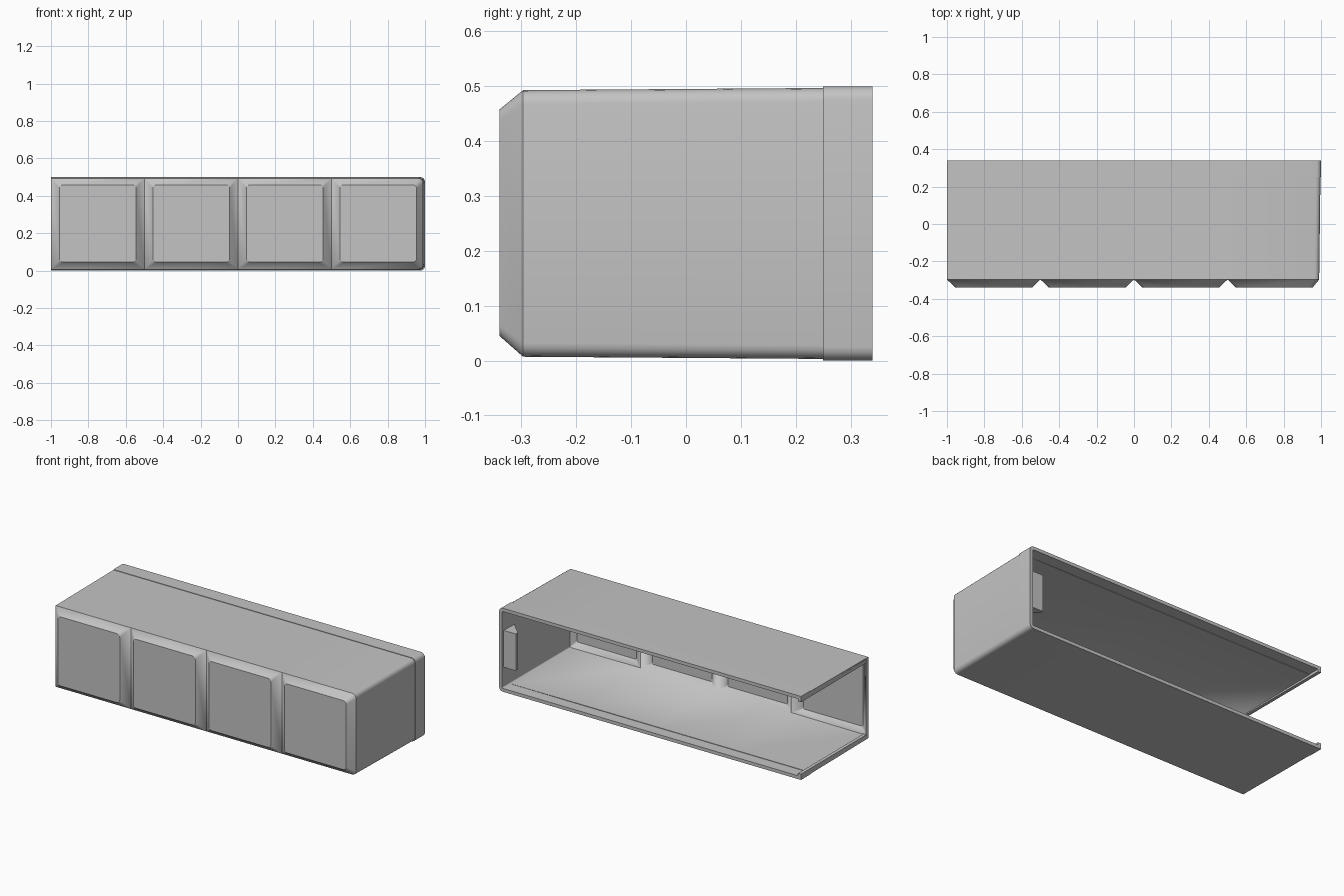
import bpy
import bmesh
from math import cos, sin, pi, radians

WALL = 0.02
CUTS = [-1, -0.5, 0, 0.5]      # left edge of each front panel
GROOVE_Y, FRONT_Y, BACK_Y = -0.297, -0.34, 0.34
PAD_INSET = 0.045
SEGMENTS = 4

cube = bpy.data.objects.get("Cube")
if cube:
    bpy.data.objects.remove(cube, do_unlink=True)

grey = bpy.data.materials.new("plain grey")
grey.use_nodes = True
colour = (0.55, 0.55, 0.55, 1)
grey.diffuse_color = colour
grey.node_tree.nodes["Principled BSDF"].inputs["Base Color"].default_value = colour


def make_object(name, bm):
    mesh = bpy.data.meshes.new(name)
    bm.to_mesh(mesh)
    bm.free()
    obj = bpy.data.objects.new(name, mesh)
    bpy.context.collection.objects.link(obj)
    mesh.materials.append(grey)
    return obj


def arc(cx, cz, r, start):
    steps = [start + pi / 2 * i / SEGMENTS for i in range(SEGMENTS + 1)]
    return [(cx + r * cos(a), cz + r * sin(a)) for a in steps]


def rounded_rect(x0, x1, z0, z1, left_r, right_r):
    return (arc(x1 - right_r, z0 + right_r, right_r, -pi / 2)
            + arc(x1 - right_r, z1 - right_r, right_r, 0)
            + arc(x0 + left_r, z1 - left_r, left_r, pi / 2)
            + arc(x0 + left_r, z0 + left_r, left_r, pi))


def add_ring(bm, points, y):
    return [bm.verts.new((x, y, z)) for x, z in points]


def bridge(bm, a, b, closed):
    n = len(a)
    for i in range(n if closed else n - 1):
        j = (i + 1) % n
        bm.faces.new((a[i], a[j], b[j], b[i]))


def prism(name, points, z0, z1):
    bm = bmesh.new()
    face = bm.faces.new([bm.verts.new((x, y, z0)) for x, y in points])
    top = bmesh.ops.extrude_face_region(bm, geom=[face])["geom"]
    for v in top:
        if isinstance(v, bmesh.types.BMVert):
            v.co.z = z1
    bmesh.ops.recalc_face_normals(bm, faces=bm.faces)
    return make_object(name, bm)


# Casing: walls open at the back and at one end, with a slightly wider rear band
RADIUS = 0.025
shell = bmesh.new()
rings = []
for y, x1, z0, z1 in [(GROOVE_Y, 0.99, 0.007, 0.493), (0.25, 0.997, 0.003, 0.497),
                      (0.25, 1, 0, 0.5), (BACK_Y, 1, 0, 0.5)]:
    corners = rounded_rect(-1, x1, z0, z1, 0, RADIUS)[:2 * SEGMENTS + 2]
    profile = [(x, z0) for x in CUTS] + corners + [(x, z1) for x in reversed(CUTS)]
    rings.append(add_ring(shell, profile, y))
for a, b in zip(rings, rings[1:]):
    bridge(shell, a, b, False)

# Four raised front panels with sloping sides that meet in grooves
for x in CUTS:
    last = x == CUTS[-1]
    base = rounded_rect(x, 0.99 if last else x + 0.5, 0.007, 0.493, 0, RADIUS if last else 0)
    pad = rounded_rect(x + PAD_INSET, x + 0.5 - PAD_INSET, 0.045, 0.458, 0.02, 0.02)
    outer = add_ring(shell, base, GROOVE_Y)
    inner = add_ring(shell, pad, FRONT_Y)
    bridge(shell, outer, inner, True)
    shell.faces.new(inner)

bmesh.ops.remove_doubles(shell, verts=shell.verts, dist=1e-5)
bmesh.ops.recalc_face_normals(shell, faces=shell.faces)
front = min(shell.faces, key=lambda f: f.calc_center_median().y)
if front.normal.y > 0:
    bmesh.ops.reverse_faces(shell, faces=shell.faces)
casing = make_object("casing", shell)
solid = casing.modifiers.new("wall thickness", 'SOLIDIFY')
solid.thickness = WALL
solid.offset = -1
solid.use_even_offset = True

bpy.ops.object.select_all(action='DESELECT')
casing.select_set(True)
bpy.context.view_layer.objects.active = casing
bpy.ops.object.modifier_apply(modifier=solid.name)
bpy.ops.object.shade_smooth_by_angle(angle=radians(30))

# Thin lips inside the open end
lip = [(-1, -0.28), (-0.98, -0.28), (-0.98, BACK_Y), (-1, BACK_Y)]
prism("lower_lip", lip, 0.015, 0.035)
prism("upper_lip", lip, 0.465, 0.485)

# Wedge-shaped catch on the inside of the closed end
catch = [(0.985, 0.325), (0.9, 0.325), (0.9, 0.305), (0.985, 0.22)]
prism("inner_catch", catch, 0.14, 0.36)
